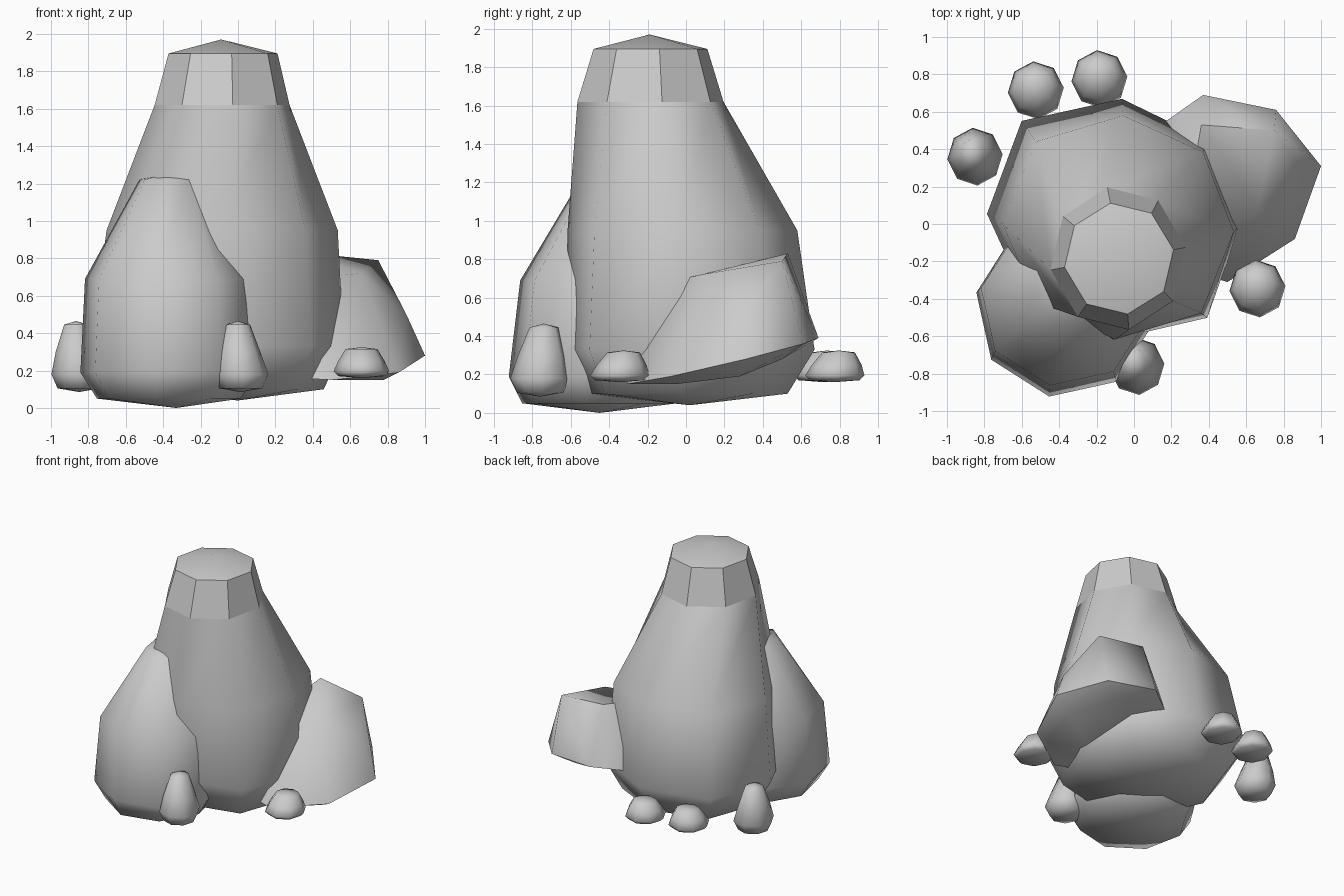
import bpy, bmesh, math
from mathutils import Vector

if "Cube" in bpy.data.objects:
    bpy.data.objects.remove(bpy.data.objects["Cube"])


def finish(name, bm, flat_level=None):
    """Turn a bmesh into a smooth object, keeping chosen faces flat."""
    bmesh.ops.recalc_face_normals(bm, faces=bm.faces)
    for f in bm.faces:
        f.smooth = True
        if flat_level and flat_level[0] < f.calc_center_median().z < flat_level[1]:
            f.smooth = False
    me = bpy.data.meshes.new(name)
    bm.to_mesh(me)
    bm.free()
    ob = bpy.data.objects.new(name, me)
    bpy.context.collection.objects.link(ob)
    return ob


def rock(name, rings, bottom, top, bump=(1,) * 8, flat_level=None):
    """Eight-sided lofted rock; ring = (x, y, z, rx, ry, phase degrees, bump amount)."""
    bm = bmesh.new()
    loops = []
    for cx, cy, z, rx, ry, ph, amt in rings:
        loop = []
        for k in range(8):
            a = math.radians(ph + 45 * k)
            s = 1 + (bump[k] - 1) * amt
            loop.append(bm.verts.new((cx + rx * s * math.cos(a), cy + ry * s * math.sin(a), z)))
        loops.append(loop)
    for lo, hi in zip(loops, loops[1:]):
        for k in range(8):
            j = (k + 1) % 8
            bm.faces.new((lo[k], lo[j], hi[j], hi[k]))
    for tip, loop in ((bottom, loops[0]), (top, loops[-1])):
        v = bm.verts.new(tip)
        for k in range(8):
            bm.faces.new((loop[k], loop[(k + 1) % 8], v))
    return finish(name, bm, flat_level)


# Main tall rock with a faceted cap
rock("main_rock", [
    (-0.08, 0.00, 0.10, 0.55, 0.53, -3, 1),
    (-0.10, 0.02, 0.33, 0.68, 0.65, -3, 1),
    (-0.08, -0.02, 0.95, 0.62, 0.60, -2, 0.5),
    (-0.085, -0.185, 1.62, 0.365, 0.385, 9, 0),
    (-0.08, -0.185, 1.895, 0.295, 0.30, 9, 0)],
    (0, 0.02, 0.04), (-0.09, -0.19, 1.97),
    (0.98, 0.98, 1, 1.1, 1.01, 0.95, 0.99, 1.08), (1.65, 1.88))

# Front left rock leaning on the main one
rock("front_left_rock", [
    (-0.37, -0.45, 0.05, 0.39, 0.41, -10, 0),
    (-0.37, -0.45, 0.19, 0.48, 0.48, -10, 0),
    (-0.37, -0.42, 0.69, 0.455, 0.45, -10, 0),
    (-0.36, -0.31, 1.22, 0.17, 0.24, -10, 0)],
    (-0.33, -0.45, 0.0), (-0.36, -0.30, 1.26))

# Tilted right rock: hull of its rim, shoulder and crown corners
bm = bmesh.new()
for p in [(0.37, 0.69, 0.39), (0.76, 0.61, 0.36), (1.0, 0.31, 0.28), (0.86, -0.08, 0.19),
          (0.50, -0.31, 0.15), (0.12, -0.20, 0.17), (0.10, 0.50, 0.35),
          (0.78, -0.05, 0.15), (0.85, 0.28, 0.19), (0.64, 0.50, 0.28),
          (0.90, 0.27, 0.50), (0.75, 0.50, 0.79), (0.36, 0.53, 0.83),
          (0.66, 0.08, 0.72), (0.25, -0.10, 0.68)]:
    bm.verts.new(p)
bmesh.ops.convex_hull(bm, input=bm.verts)
right_rock = finish("right_rock", bm)
bpy.context.view_layer.objects.active = right_rock
right_rock.select_set(True)
bpy.ops.object.shade_smooth_by_angle(angle=math.radians(50))

# Tall pebbles
for i, (x, y) in enumerate([(-0.85, 0.36), (0.015, -0.76)]):
    rock(f"tall_pebble_{i + 1}", [
        (x, y, 0.105, 0.115, 0.12, 5, 0),
        (x, y, 0.18, 0.148, 0.155, 5, 0),
        (x - 0.01, y + 0.01, 0.30, 0.115, 0.125, 5, 0),
        (x - 0.015, y + 0.02, 0.445, 0.065, 0.075, 5, 0)],
        (x, y, 0.085), (x - 0.015, y + 0.02, 0.465))

# Flat pebbles
for i, (x, y) in enumerate([(-0.525, 0.715), (-0.185, 0.775), (0.66, -0.345)]):
    rock(f"flat_pebble_{i + 1}", [
        (x, y, 0.17, 0.125, 0.13, 5, 0),
        (x, y, 0.195, 0.15, 0.155, 5, 0),
        (x, y + 0.01, 0.25, 0.125, 0.13, 5, 0),
        (x, y + 0.02, 0.315, 0.085, 0.085, 5, 0)],
        (x, y, 0.16), (x, y + 0.02, 0.325))
